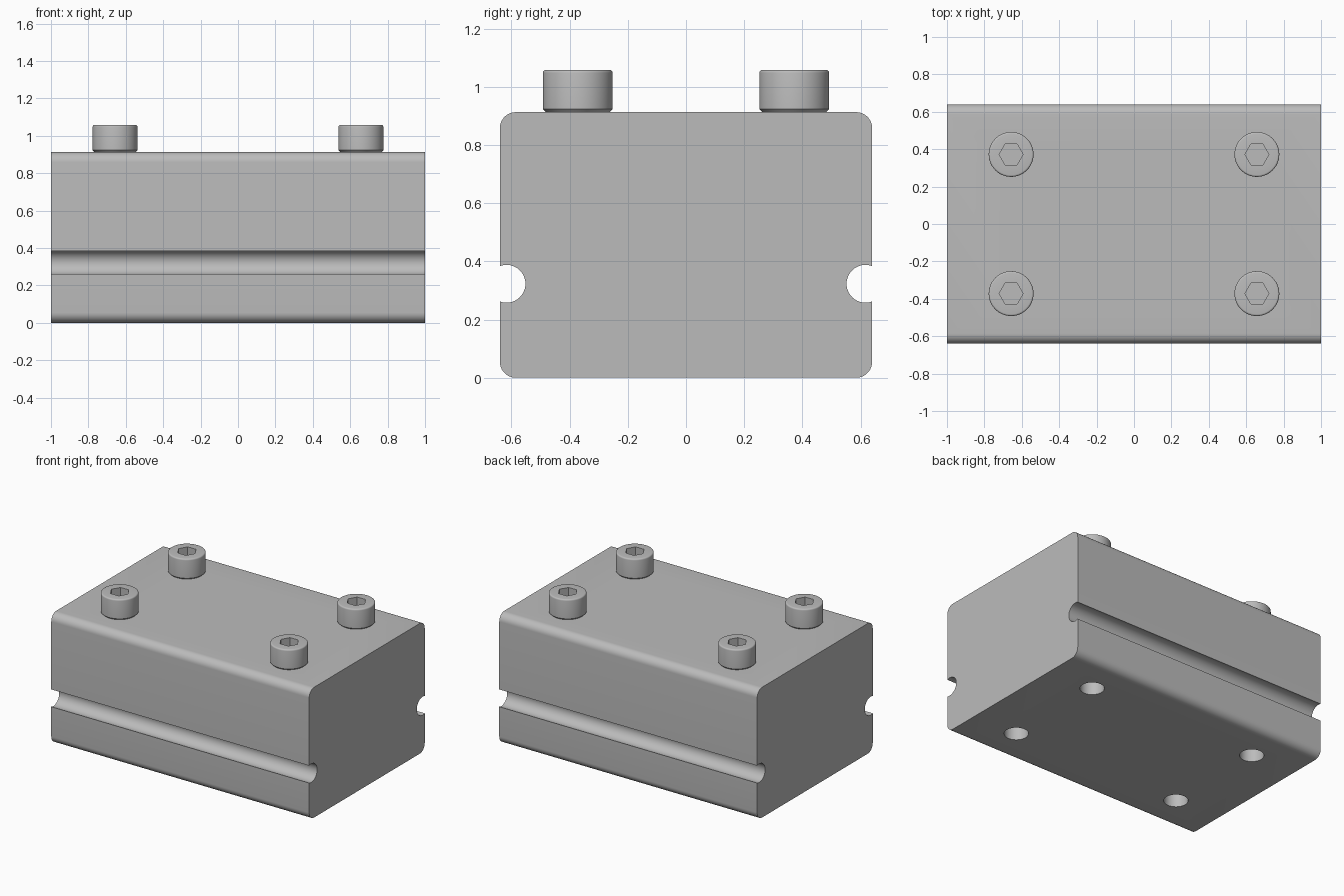
import bpy, bmesh
from math import radians, pi, sin, cos, acos, tau
from mathutils import Matrix

if "Cube" in bpy.data.objects:
    bpy.data.objects.remove(bpy.data.objects["Cube"])

HALF_Y, TOP, ROUND = 0.64, 0.913, 0.055
GROOVE_Y, GROOVE_Z, GROOVE_R = 0.617, 0.323, 0.065
BOLT_X, BOLT_Y, HEAD_TOP = 0.657, 0.372, 1.058
HEAD_R, SHAFT_R, HOLE_R, SOCKET_R = 0.12, 0.073, 0.077, 0.064
BEVEL = 0.01
PLACES = [(x, y) for x in (-BOLT_X, BOLT_X) for y in (-BOLT_Y, BOLT_Y)]

steel = bpy.data.materials.new("grey steel")
steel.use_nodes = True
grey = (0.5, 0.5, 0.5, 1)
steel.diffuse_color = grey
steel.node_tree.nodes["Principled BSDF"].inputs["Base Color"].default_value = grey


def make_object(name, bm):
    bmesh.ops.recalc_face_normals(bm, faces=bm.faces)
    mesh = bpy.data.meshes.new(name)
    bm.to_mesh(mesh)
    bm.free()
    mesh.materials.append(steel)
    obj = bpy.data.objects.new(name, mesh)
    bpy.context.collection.objects.link(obj)
    return obj


def activate(obj):
    bpy.ops.object.select_all(action="DESELECT")
    obj.select_set(True)
    bpy.context.view_layer.objects.active = obj


def arc(cy, cz, r, start, end, steps):
    angles = [start + (end - start) * i / steps for i in range(steps + 1)]
    return [(cy + r * cos(a), cz + r * sin(a)) for a in angles]


def cylinder_cutter(name, radius, z0, z1, sides, places):
    bm = bmesh.new()
    for x, y in places:
        bmesh.ops.create_cone(bm, cap_ends=True, segments=sides, radius1=radius,
                              radius2=radius, depth=z1 - z0,
                              matrix=Matrix.Translation((x, y, (z0 + z1) / 2)))
    cutter = make_object(name, bm)
    cutter.hide_render = True
    return cutter


def cut(target, cutter):
    mod = target.modifiers.new("cut", "BOOLEAN")
    mod.operation, mod.solver, mod.object = "DIFFERENCE", "EXACT", cutter
    activate(target)
    bpy.ops.object.modifier_apply(modifier=mod.name)
    bpy.data.objects.remove(cutter)


def smooth(obj):
    activate(obj)
    bpy.ops.object.shade_smooth_by_angle(angle=radians(30))


# Block: rounded profile with a round groove in each long side
lip = acos((HALF_Y - GROOVE_Y) / GROOVE_R)
side = (arc(HALF_Y - ROUND, ROUND, ROUND, -pi / 2, 0, 10)
        + arc(GROOVE_Y, GROOVE_Z, GROOVE_R, -lip, lip - tau, 28)
        + arc(HALF_Y - ROUND, TOP - ROUND, ROUND, 0, pi / 2, 10))
outline = side + [(-y, z) for y, z in reversed(side)]
bm = bmesh.new()
end_face = bm.faces.new([bm.verts.new((-1, y, z)) for y, z in outline])
extruded = bmesh.ops.extrude_face_region(bm, geom=[end_face], use_keep_orig=True)["geom"]
bmesh.ops.translate(bm, vec=(2, 0, 0),
                    verts=[g for g in extruded if isinstance(g, bmesh.types.BMVert)])
block = make_object("block", bm)

# Bolt holes through the block
cut(block, cylinder_cutter("hole_cutter", HOLE_R, -0.1, TOP + 0.1, 48, PLACES))
smooth(block)

# Bolt: turned head and shaft, then a hexagonal socket
profile = [(0, 0.3), (SHAFT_R, 0.3), (SHAFT_R, TOP), (HEAD_R - BEVEL, TOP),
           (HEAD_R, TOP + BEVEL)]
profile += arc(HEAD_R - BEVEL, HEAD_TOP - BEVEL, BEVEL, 0, pi / 2, 4) + [(0, HEAD_TOP)]
bm = bmesh.new()
verts = [bm.verts.new((r, 0, z)) for r, z in profile]
edges = [bm.edges.new(pair) for pair in zip(verts, verts[1:])]
bmesh.ops.spin(bm, geom=verts + edges, cent=(0, 0, 0), axis=(0, 0, 1),
               angle=tau, steps=48, use_merge=True)
bmesh.ops.remove_doubles(bm, verts=bm.verts, dist=0.0001)
bolt = make_object("bolt", bm)
socket = cylinder_cutter("socket_cutter", SOCKET_R, HEAD_TOP - 0.07, HEAD_TOP + 0.1, 6, [(0, 0)])
socket.data.transform(Matrix.Rotation(pi / 2, 4, "Z"))
cut(bolt, socket)
smooth(bolt)

# Four matching bolts
bolt.location = (*PLACES[0], 0)
for x, y in PLACES[1:]:
    copy = bolt.copy()
    copy.location = (x, y, 0)
    bpy.context.collection.objects.link(copy)
